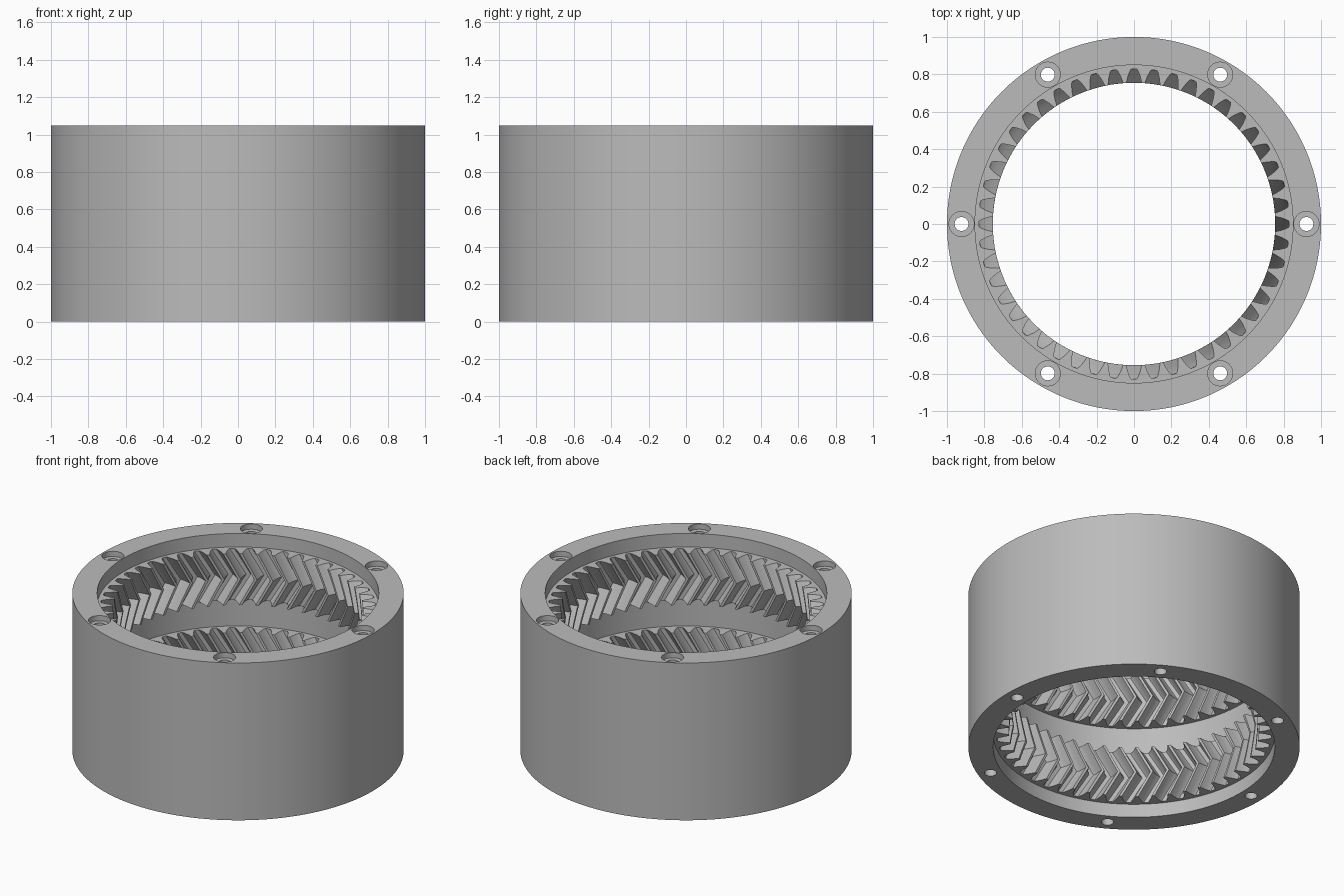
import bpy
import bmesh
from math import cos, sin, pi, radians

HEIGHT = 1.048
BORE = 0.85
TEETH = 48
TWIST = -0.12          # angle the teeth lean by at the chevron point

if "Cube" in bpy.data.objects:
    bpy.data.objects.remove(bpy.data.objects["Cube"], do_unlink=True)

steel = bpy.data.materials.new("grey_metal")
steel.use_nodes = True
grey = (0.5, 0.5, 0.5, 1)
steel.diffuse_color = grey
steel.node_tree.nodes["Principled BSDF"].inputs["Base Color"].default_value = grey


def finish(bm, name):
    """Turn a bmesh into a grey object."""
    bmesh.ops.remove_doubles(bm, verts=bm.verts, dist=1e-5)
    bmesh.ops.recalc_face_normals(bm, faces=bm.faces)
    mesh = bpy.data.meshes.new(name)
    bm.to_mesh(mesh)
    bm.free()
    mesh.materials.append(steel)
    obj = bpy.data.objects.new(name, mesh)
    bpy.context.collection.objects.link(obj)
    return obj


def bridge(bm, loops):
    """Skin a closed cycle of vertex loops with quads."""
    for a, b in zip(loops, loops[1:] + loops[:1]):
        n = len(a)
        for i in range(n):
            j = (i + 1) % n
            bm.faces.new((a[i], a[j], b[j], b[i]))


def lathe(bm, profile, segments, cx=0, cy=0):
    """Revolve a closed (radius, z) profile about a vertical axis."""
    loops = []
    for r, z in profile:
        angles = [2 * pi * i / segments for i in range(segments)]
        loops.append([bm.verts.new((cx + r * cos(a), cy + r * sin(a), z)) for a in angles])
    bridge(bm, loops)


def smooth(obj):
    bpy.ops.object.select_all(action="DESELECT")
    obj.select_set(True)
    bpy.context.view_layer.objects.active = obj
    bpy.ops.object.shade_smooth_by_angle(angle=radians(25))


# Outer housing: plain tube
bm = bmesh.new()
lathe(bm, [(1, 0), (1, HEIGHT), (BORE, HEIGHT), (BORE, 0)], 192)
housing = finish(bm, "housing")

# Six counterbored screw holes cut through the wall
bm = bmesh.new()
shaft, head, seat = 0.037, 0.067, HEIGHT - 0.035
for k in range(6):
    a = k * pi / 3
    # a tiny core radius keeps each cutter a simple closed stack of loops
    lathe(bm, [(0, -0.1), (shaft, -0.1), (shaft, seat), (head, seat),
               (head, HEIGHT + 0.1), (0, HEIGHT + 0.1)], 32,
          0.922 * cos(a), 0.922 * sin(a))
bmesh.ops.remove_doubles(bm, verts=bm.verts, dist=1e-5)
bmesh.ops.dissolve_degenerate(bm, edges=bm.edges, dist=1e-5)
cutter = finish(bm, "screw_hole_cutter")
cutter.hide_render = True

cut = housing.modifiers.new("screw_holes", "BOOLEAN")
cut.operation = "DIFFERENCE"
cut.solver = "EXACT"
cut.object = cutter
bpy.context.view_layer.objects.active = housing
housing.select_set(True)
bpy.ops.object.modifier_apply(modifier=cut.name)
bpy.data.objects.remove(cutter, do_unlink=True)
smooth(housing)

# Half of one tooth gap: (radius, half width), root to tip
half_gap = [(0.83, 0.014), (0.821, 0.021), (0.79, 0.033), (0.755, 0.041)]
gap = [(r, -w / r) for r, w in reversed(half_gap)] + [(r, w / r) for r, w in half_gap]
outline = [(r, a + 2 * pi * k / TEETH) for k in range(TEETH) for r, a in gap]


def ring_gear(name, z0, z1, steps=8):
    """Internal herringbone gear embedded in the housing bore."""
    bm = bmesh.new()
    loops = []
    for s in range(steps + 1):
        t = s / steps
        turn = TWIST * (1 - abs(2 * t - 1))
        z = z0 + (z1 - z0) * t
        loops.append([bm.verts.new((r * cos(a + turn), r * sin(a + turn), z))
                      for r, a in outline])
    for z in (z1, z0):
        loops.append([bm.verts.new(((BORE + 0.01) * cos(a), (BORE + 0.01) * sin(a), z))
                      for r, a in outline])
    bridge(bm, loops)
    smooth(finish(bm, name))


# Two matching gears, set in from each end
GEAR_INSET, GEAR_HEIGHT = 0.09, 0.342
ring_gear("lower_ring_gear", GEAR_INSET, GEAR_INSET + GEAR_HEIGHT)
ring_gear("upper_ring_gear", HEIGHT - GEAR_INSET - GEAR_HEIGHT, HEIGHT - GEAR_INSET)
